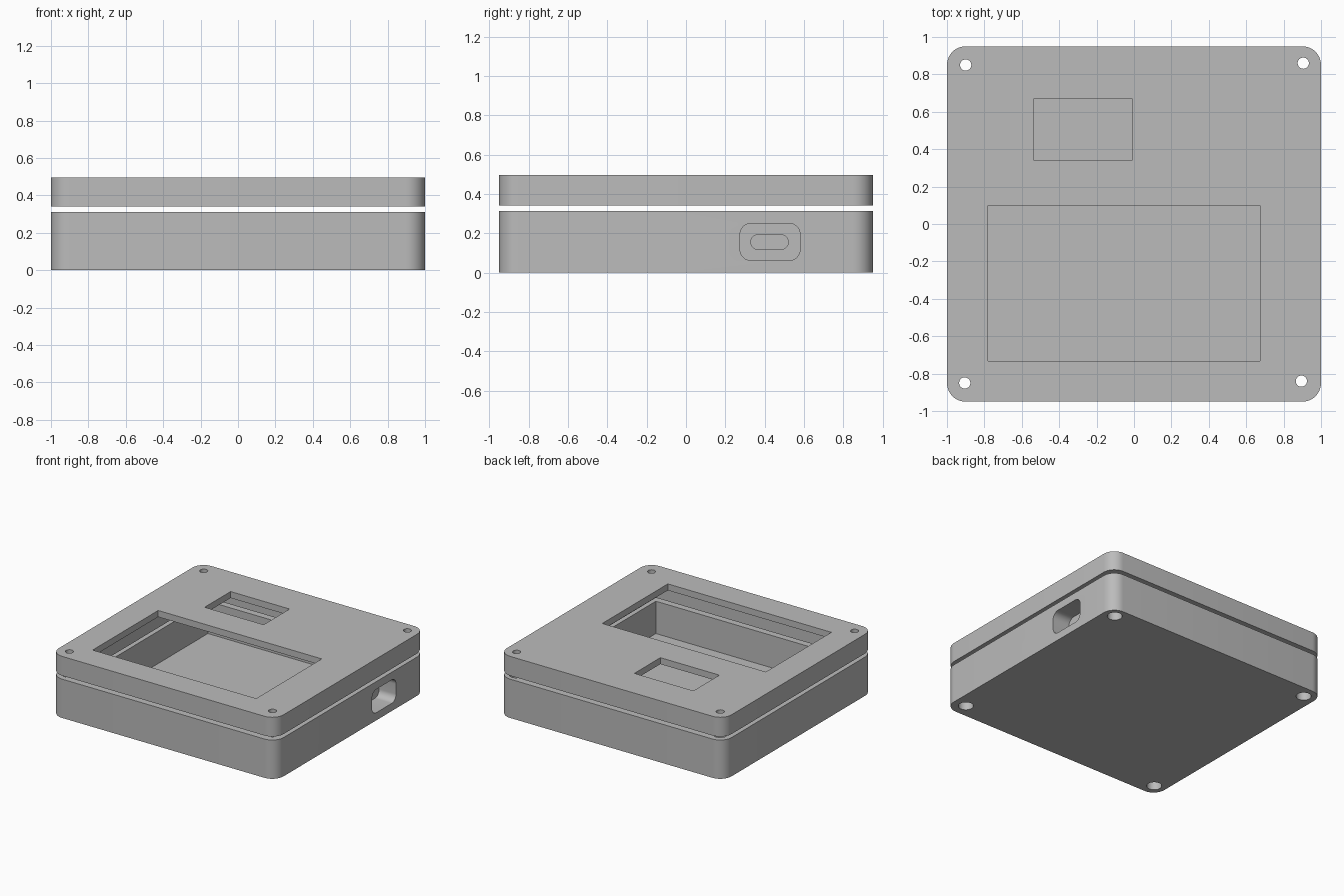
import bpy, bmesh, math
from mathutils import Matrix

if "Cube" in bpy.data.objects:
    bpy.data.objects.remove(bpy.data.objects["Cube"], do_unlink=True)

grey = bpy.data.materials.new("light grey plastic")
grey.use_nodes = True
colour = (0.5, 0.5, 0.5, 1)
grey.diffuse_color = colour
grey.node_tree.nodes["Principled BSDF"].inputs["Base Color"].default_value = colour


def prism(name, outline, low, high, along_x=False):
    """Extrude a flat outline between two heights, or along x for side openings."""
    bm = bmesh.new()
    face = bm.faces.new([bm.verts.new((u, v, low)) for u, v in outline])
    top = bmesh.ops.extrude_face_region(bm, geom=[face])["geom"]
    bmesh.ops.translate(bm, vec=(0, 0, high - low),
                        verts=[g for g in top if isinstance(g, bmesh.types.BMVert)])
    if along_x:
        swap = Matrix(((0, 0, 1, 0), (1, 0, 0, 0), (0, 1, 0, 0), (0, 0, 0, 1)))
        bmesh.ops.transform(bm, matrix=swap, verts=bm.verts)
    bmesh.ops.recalc_face_normals(bm, faces=bm.faces)
    mesh = bpy.data.meshes.new(name)
    bm.to_mesh(mesh)
    bm.free()
    mesh.materials.append(grey)
    ob = bpy.data.objects.new(name, mesh)
    bpy.context.collection.objects.link(ob)
    return ob


def rect(u0, u1, v0, v1, radius=0, steps=10):
    """Rectangle outline with optional rounded corners."""
    if not radius:
        return [(u0, v0), (u1, v0), (u1, v1), (u0, v1)]
    r = radius
    centres = [(u1 - r, v1 - r), (u0 + r, v1 - r), (u0 + r, v0 + r), (u1 - r, v0 + r)]
    points = []
    for i, (cu, cv) in enumerate(centres):
        for k in range(steps + 1):
            a = math.pi / 2 * (i + k / steps)
            points.append((cu + r * math.cos(a), cv + r * math.sin(a)))
    return points


def circle(centre, radius, sides=32):
    return [(centre[0] + radius * math.cos(math.tau * k / sides),
             centre[1] + radius * math.sin(math.tau * k / sides)) for k in range(sides)]


def carve(body, cutters):
    """Subtract the cutters one by one, then shade the curved walls smooth."""
    bpy.ops.object.select_all(action="DESELECT")
    body.select_set(True)
    bpy.context.view_layer.objects.active = body
    for cutter in cutters:
        cutter.hide_render = True
        mod = body.modifiers.new("cut", "BOOLEAN")
        mod.operation = "DIFFERENCE"
        mod.solver = "EXACT"
        mod.object = cutter
        bpy.ops.object.modifier_apply(modifier=mod.name)
        bpy.data.objects.remove(cutter, do_unlink=True)
    bpy.ops.object.shade_smooth_by_angle(angle=math.radians(30))


footprint = rect(-1, 1, -0.95, 0.95, 0.1)
cavity = rect(-0.8, 0.8, -0.76, 0.76)
screws = [(-0.9, 0.85), (0.905, 0.86), (-0.905, -0.85), (0.895, -0.84)]

# Lower tray: open cavity, screw holes and a stepped port in the right wall
tray = prism("lower_tray", footprint, 0, 0.312)
carve(tray, [
    prism("tray_cavity", cavity, 0.052, 0.5),
    prism("port_recess", rect(0.275, 0.58, 0.062, 0.25, 0.055), 0.85, 1.1, True),
    prism("port_slot", rect(0.33, 0.52, 0.118, 0.192, 0.036), 0.7, 0.9, True),
] + [prism("tray_screw_hole", circle(p, 0.055), -0.1, 0.5) for p in screws])

# Hollow lid floating just above the tray, with two windows and screw holes
lid = prism("lid", footprint, 0.34, 0.495)
carve(lid, [
    prism("lid_cavity", cavity, 0.2, 0.443),
    prism("large_window", rect(-0.78, 0.675, -0.733, 0.1), 0.4, 0.6),
    prism("small_window", rect(-0.535, -0.01, 0.34, 0.67), 0.4, 0.6),
] + [prism("lid_screw_hole", circle(p, 0.03), 0.2, 0.6) for p in screws])
